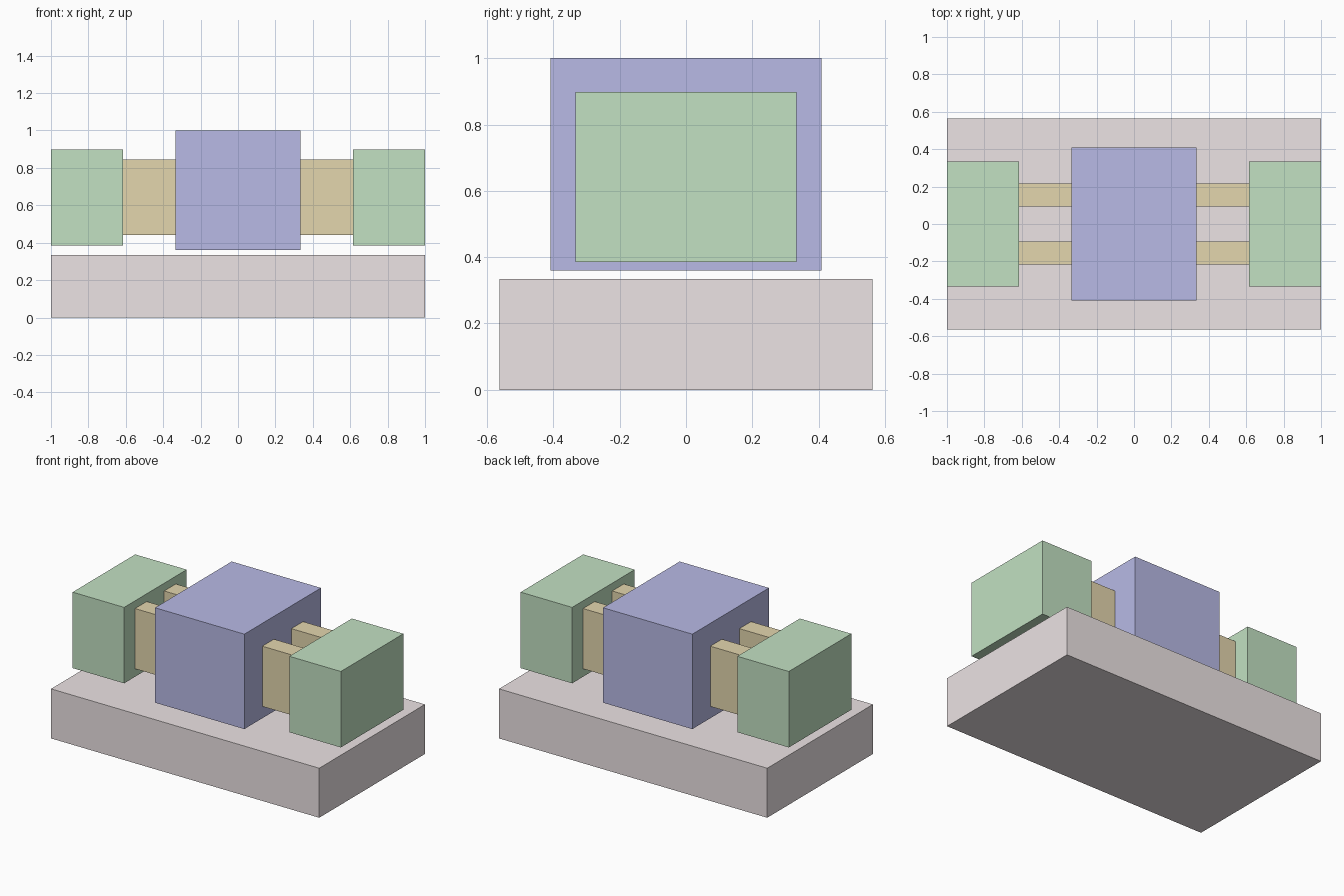
import bpy

if "Cube" in bpy.data.objects:
    bpy.data.objects.remove(bpy.data.objects["Cube"])


def material(name, rgb):
    mat = bpy.data.materials.new(name)
    mat.diffuse_color = (*rgb, 1)
    mat.use_nodes = True
    mat.node_tree.nodes["Principled BSDF"].inputs["Base Color"].default_value = mat.diffuse_color
    return mat


def box(name, x, y, z, mat):
    """Box from (min, max) extents on each axis."""
    centre = [(a + b) / 2 for a, b in (x, y, z)]
    bpy.ops.mesh.primitive_cube_add(size=1, location=centre)
    obj = bpy.context.object
    obj.name = name
    obj.scale = [b - a for a, b in (x, y, z)]
    bpy.ops.object.transform_apply(location=False, rotation=False, scale=True)
    obj.data.materials.append(mat)
    return obj


def span(a, b, side):
    return tuple(sorted((a * side, b * side)))


pink = material("pale_pink", (0.84, 0.77, 0.78))
blue = material("blue", (0.48, 0.49, 0.79))
green = material("green", (0.54, 0.75, 0.54))
gold = material("gold", (0.77, 0.67, 0.42))

# Base slab and the central block hovering just above it
box("base", (-1, 1), (-0.563, 0.563), (0, 0.334), pink)
box("central_block", (-0.333, 0.333), (-0.408, 0.408), (0.36, 1), blue)

# End blocks, each joined to the centre by two bars
for sx, side in ((-1, "left"), (1, "right")):
    box(f"{side}_end_block", span(0.616, 1, sx), (-0.333, 0.333), (0.386, 0.898), green)
    for sy, row in ((-1, "front"), (1, "back")):
        box(f"{side}_{row}_bar", span(0.333, 0.616, sx), span(0.093, 0.217, sy),
            (0.44, 0.846), gold)
